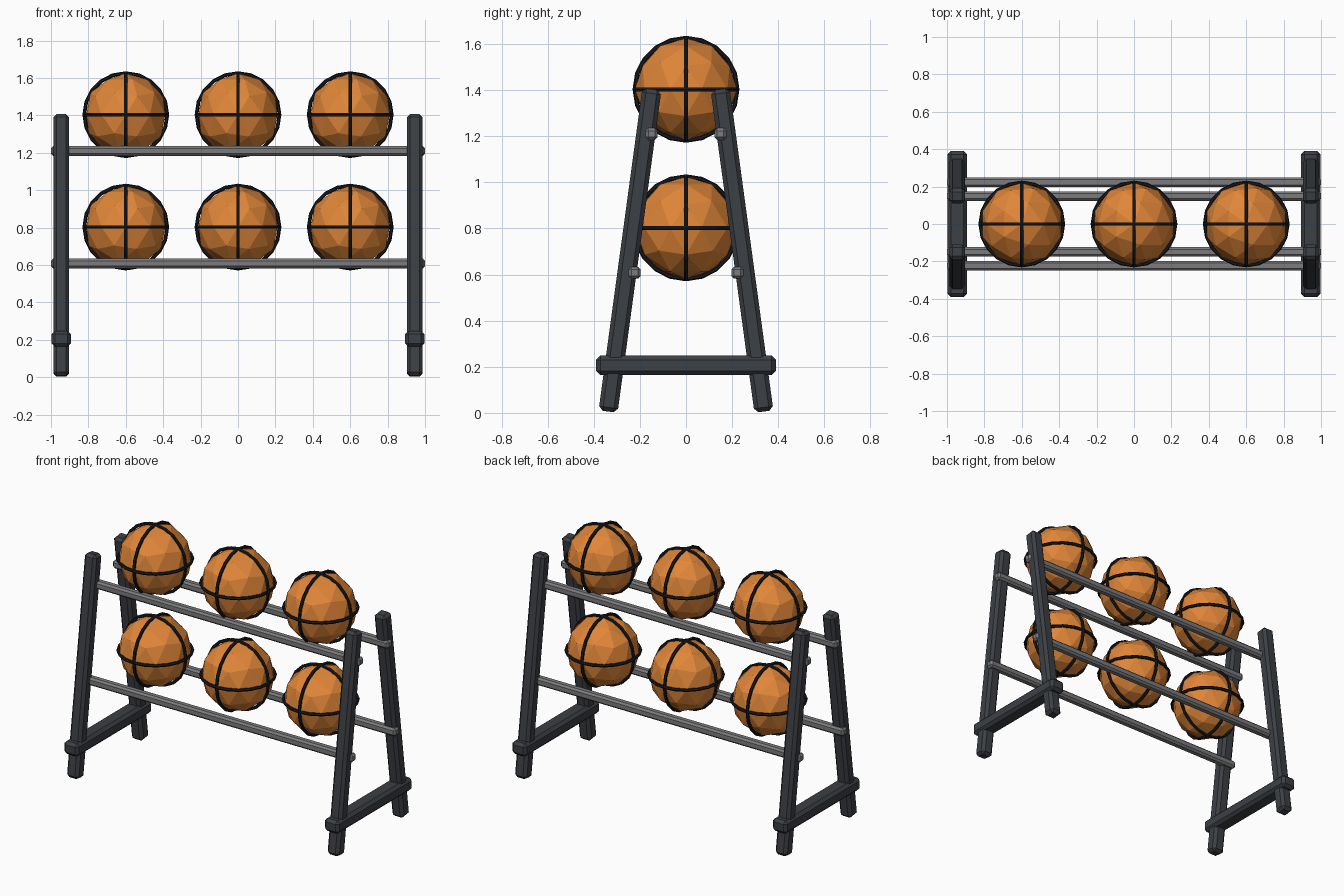
import bpy
from math import pi
from mathutils import Vector

if "Cube" in bpy.data.objects:
    bpy.data.objects.remove(bpy.data.objects["Cube"])


def material(name, rgb):
    m = bpy.data.materials.new(name)
    m.diffuse_color = (*rgb, 1)
    m.use_nodes = True
    m.node_tree.nodes["Principled BSDF"].inputs["Base Color"].default_value = m.diffuse_color
    return m


FRAME = material("dark_steel", (0.045, 0.05, 0.058))
RAIL = material("grey_steel", (0.2, 0.2, 0.21))
BALL = material("orange_rubber", (0.75, 0.24, 0.04))
SEAM = material("black_seam", (0.01, 0.01, 0.012))


def finish(name, mat):
    ob = bpy.context.object
    ob.name = name
    ob.data.materials.append(mat)
    return ob


def bar(name, a, b, width, depth, bevel, mat):
    """Chamfered square bar from a to b; its length lies along local z."""
    a, b = Vector(a), Vector(b)
    d = b - a
    bpy.ops.mesh.primitive_cube_add(size=1, location=(a + b) / 2)
    ob = finish(name, mat)
    for v in ob.data.vertices:
        v.co *= Vector((width, depth, d.length))
    ob.rotation_mode = 'QUATERNION'
    ob.rotation_quaternion = Vector((0, 0, 1)).rotation_difference(d)
    mod = ob.modifiers.new("chamfer", 'BEVEL')
    mod.width = bevel
    mod.segments = 1


# A-frame ends: two splayed legs and a low brace each
for side, sx in (("left", -0.945), ("right", 0.945)):
    for end, s in (("front", -1), ("back", 1)):
        bar(f"{side}_{end}_leg", (sx, s * 0.338, 0.006), (sx, s * 0.148, 1.404),
            0.085, 0.083, 0.018, FRAME)
    bar(f"{side}_brace", (sx, -0.39, 0.206), (sx, 0.39, 0.206), 0.105, 0.085, 0.018, FRAME)

# Two pairs of rails
for tier, y, z in (("lower", 0.223, 0.608), ("upper", 0.149, 1.21)):
    for end, s in (("front", -1), ("back", 1)):
        bar(f"{tier}_{end}_rail", (-1, s * y, z), (1, s * y, z), 0.052, 0.052, 0.012, RAIL)

# Balls with three perpendicular seam rings
for tier, z in (("lower", 0.803), ("upper", 1.404)):
    for i, x in enumerate((-0.6, 0, 0.6), 1):
        bpy.ops.mesh.primitive_ico_sphere_add(subdivisions=2, radius=0.222, location=(x, 0, z))
        finish(f"{tier}_ball_{i}", BALL)
        for k, rot in enumerate(((0, 0, 0), (pi / 2, 0, 0), (0, pi / 2, 0)), 1):
            bpy.ops.mesh.primitive_torus_add(location=(x, 0, z), rotation=rot, major_radius=0.222,
                                             minor_radius=0.01, major_segments=20, minor_segments=6)
            finish(f"{tier}_ball_{i}_seam_{k}", SEAM)
